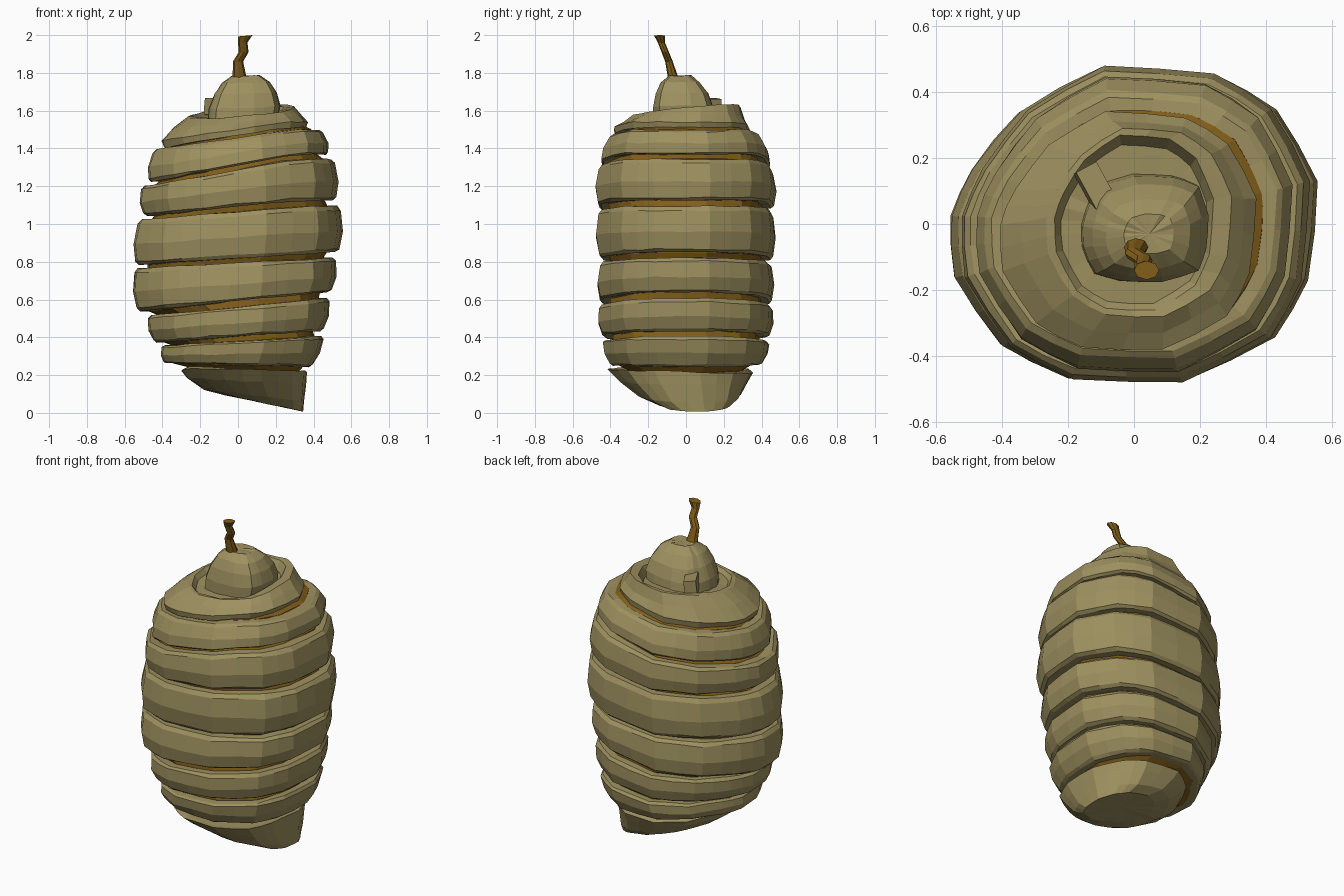
import bpy, bmesh, math, random

if "Cube" in bpy.data.objects:
    bpy.data.objects.remove(bpy.data.objects["Cube"])
random.seed(4)

def material(name, c):
    m = bpy.data.materials.new(name)
    m.diffuse_color = (*c, 1)
    m.use_nodes = True
    m.node_tree.nodes["Principled BSDF"].inputs["Base Color"].default_value = m.diffuse_color
    return m

HUSK = material("husk", (0.34, 0.28, 0.115))
BROWN = material("brown", (0.22, 0.11, 0.01))

# faceted plan outline, as fractions of the half widths
CORNERS = [(1, .27), (.78, .73), (.45, .95), (-.18, 1), (-.62, .72), (-.88, .35),
           (-1, .05), (-.98, -.34), (-.72, -.78), (-.36, -.98), (.27, -1),
           (.77, -.72), (.95, -.36)]
OUTLINE = []
for i, (u, v) in enumerate(CORNERS):
    u2, v2 = CORNERS[(i + 1) % len(CORNERS)]
    OUTLINE += [(u, v), ((u + u2) * .505, (v + v2) * .505)]
ROUND = [(math.cos(a * math.tau / 8), math.sin(a * math.tau / 8)) for a in range(8)]


def ring(xl, zl, xr, zr, ry, yc=0.0, scale=1.0, shape=OUTLINE, jit=0.004, ty=0.0, ease=1.0):
    """Tilted outline from the left point (xl, zl) to the right point (xr, zr);
    ty also tilts it front to back, ease levels it out towards the right."""
    xc, rx = (xl + xr) / 2, (xr - xl) / 2
    pts = []
    for u, v in shape:
        s = scale + random.uniform(-jit, jit)
        t = min(1, ease * (u + 1) / 2)
        pts.append((xc + u * rx * s, yc + v * ry * s,
                    zl + (zr - zl) * t + ty * v + random.uniform(-jit, jit)))
    return pts


def loft(name, rings, mat, closed=False):
    """Skin rings; closed joins last to first, otherwise both ends are capped."""
    bm = bmesh.new()
    vs = [[bm.verts.new(p) for p in r] for r in rings]
    n = len(vs[0])
    pairs = list(zip(vs, vs[1:])) + ([(vs[-1], vs[0])] if closed else [])
    for a, b in pairs:
        for i in range(n):
            j = (i + 1) % n
            bm.faces.new((a[i], a[j], b[j], b[i]))
    if not closed:
        for r in (vs[0], vs[-1]):
            f = bm.faces.new(r)
            bmesh.ops.poke(bm, faces=[f])
    bmesh.ops.recalc_face_normals(bm, faces=bm.faces)
    me = bpy.data.meshes.new(name)
    bm.to_mesh(me)
    bm.free()
    me.materials.append(mat)
    ob = bpy.data.objects.new(name, me)
    bpy.context.collection.objects.link(ob)
    return ob


# bands: lower edge (xl, zl, xr, zr, ry) and upper edge
BANDS = [
    ((-.395, .265, .395, .245, .405), (-.405, .355, .46, .405, .445)),
    ((-.45, .375, .455, .435, .445), (-.48, .515, .49, .605, .465)),
    ((-.54, .54, .50, .64, .46), (-.55, .765, .525, .82, .455)),
    ((-.55, .785, .54, .85, .465), (-.53, 1.025, .545, 1.095, .465)),
    ((-.505, 1.045, .525, 1.125, .47), (-.515, 1.20, .515, 1.345, .465)),
    ((-.48, 1.225, .485, 1.37, .455), (-.45, 1.395, .45, 1.50, .40)),
]


def mix(a, b, t):
    return [p + (q - p) * t for p, q in zip(a, b)]


# wrapped husk bands, with the inner core seen through the gaps
SECTION = [(0.0, .80), (0.0, .955), (.07, .99), (.45, 1.022), (.9, .997), (1.0, .96), (1.0, .80)]
core = [ring(-.2, .23, .3, .2, .28)]
for k, (lo, hi) in enumerate(BANDS):
    e0, e1 = (1.2 if k > 3 else 1.0), (1.2 if k > 2 else 1.0)
    loft(f"husk_band_{k + 1}", [ring(*mix(lo, hi, t), scale=s, ease=e0 + (e1 - e0) * t)
                                for t, s in SECTION], HUSK, True)
    core += [ring(*lo, scale=.87, ease=e0), ring(*hi, scale=.87, ease=e1)]
core.append(ring(-.31, 1.45, .3, 1.54, .3))
loft("core", core, BROWN)

# bottom cap, sloping down to a point on the right
loft("bottom_cap", [
    ring(-.26, .245, .33, .215, .36, -.03),
    ring(-.30, .225, .365, .22, .385, -.03, ty=-.01),
    ring(-.27, .185, .36, .15, .34, -.01),
    ring(-.18, .125, .35, .06, .27, .02),
    ring(-.07, .095, .345, .008, .19, .05, jit=.002)], HUSK)

# top shoulder with a sunken rim
loft("top_shoulder", [
    ring(-.31, 1.41, .30, 1.515, .30, -.02, ease=1.2),
    ring(-.39, 1.405, .36, 1.51, .355, -.02, ease=1.2),
    ring(-.405, 1.44, .37, 1.54, .36, -.02, ease=1.2),
    ring(-.34, 1.51, .335, 1.58, .32, -.01, ty=.01),
    ring(-.265, 1.57, .295, 1.62, .285, .005, ty=.025),
    ring(-.24, 1.575, .24, 1.61, .265, .005, ty=.025),
    ring(-.22, 1.545, .22, 1.57, .24, 0, ty=.015)], HUSK)

# squarish dome in the middle
SQUARE = [(u / max(abs(u), abs(v)) ** .35, v / max(abs(u), abs(v)) ** .35) for u, v in OUTLINE]
loft("top_dome", [ring(*r, shape=SQUARE) for r in [
    (-.16, 1.53, .21, 1.55, .165, -.01),
    (-.155, 1.61, .225, 1.625, .16, -.015),
    (-.125, 1.685, .205, 1.695, .14, -.02),
    (-.085, 1.745, .17, 1.75, .105, -.03),
    (-.03, 1.785, .12, 1.785, .06, -.03)]], HUSK)

# loose end of the coil tucked beside the dome
bpy.ops.mesh.primitive_cube_add(size=1, location=(-.11, .1, 1.62), rotation=(0, .1, .5))
end = bpy.context.object
end.name = "coil_end"
end.scale = (.07, .16, .09)
end.data.materials.append(HUSK)

# crooked stem with flared tip: x, y, z, radius
STEM = [(.008, -.06, 1.75, .042), (.006, -.075, 1.80, .034), (.0, -.09, 1.86, .027),
        (.03, -.11, 1.91, .026), (.025, -.13, 1.96, .025), (.038, -.14, 1.993, .038)]
loft("stem", [ring(x - r, z, x + r, z + (.007 if z > 1.98 else 0), r * .75, y, shape=ROUND, jit=0)
              for x, y, z, r in STEM], BROWN)
